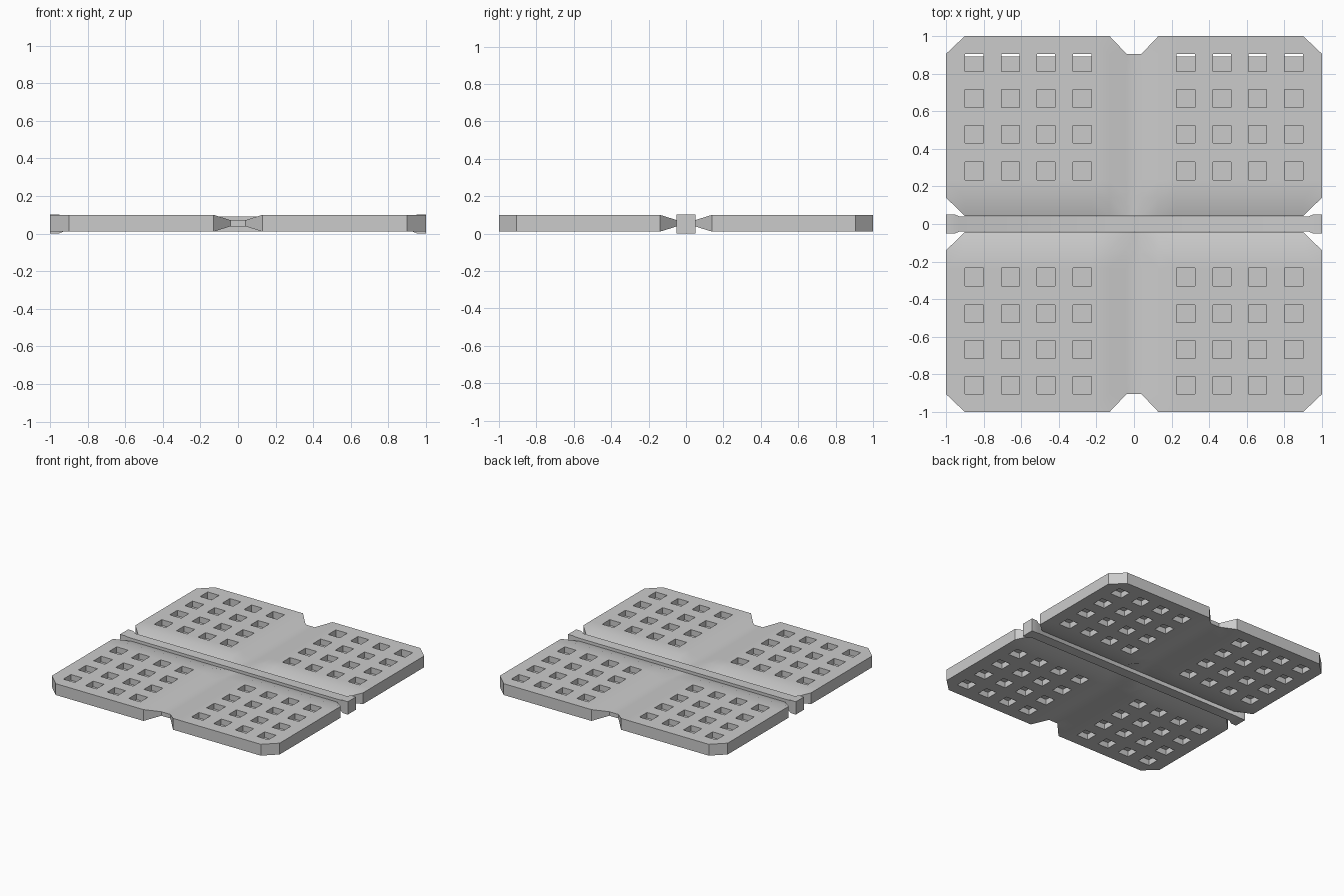
import bpy, bmesh, math

if "Cube" in bpy.data.objects:
    bpy.data.objects.remove(bpy.data.objects["Cube"])

ZC = 0.055
XS = [0, .04, .13, .225, .325, .42, .515, .61, .705, .80, .90, 1.0]
YS = [.043, .14, .235, .33, .43, .525, .62, .715, .81, .905, 1.0]
HOLE_X = (3, 5, 7, 9)      # grid columns holding pockets
HOLE_Y = (2, 4, 6, 8)      # grid rows holding pockets


def finish(name, bm, angle=40):
    bmesh.ops.remove_doubles(bm, verts=bm.verts, dist=1e-5)
    bmesh.ops.recalc_face_normals(bm, faces=bm.faces)
    me = bpy.data.meshes.new(name)
    bm.to_mesh(me)
    bm.free()
    ob = bpy.data.objects.new(name, me)
    bpy.context.collection.objects.link(ob)
    bpy.ops.object.select_all(action='DESELECT')
    ob.select_set(True)
    bpy.context.view_layer.objects.active = ob
    bpy.ops.object.shade_smooth_by_angle(angle=math.radians(angle))
    return ob


def ramp(v, a, b, lo, hi):
    return lo + (hi - lo) * min(1, max(0, (v - a) / (b - a)))


def half_thickness(x, y):
    return min(ramp(x, .04, .13, .016, .045), ramp(y, .043, .14, .015, .045))


# Padded panels: one quarter with square openings, mirrored in x and y
bm = bmesh.new()
top, low = {}, {}
for i, x in enumerate(XS):
    for j, y in enumerate(YS):
        t = half_thickness(x, y)
        top[i, j] = bm.verts.new((x, y, ZC + t))
        low[i, j] = bm.verts.new((x, y, ZC - t))
nx, ny = len(XS) - 2, len(YS) - 2
cut = {(nx, ny): (nx + 1, ny + 1), (nx, 0): (nx + 1, 0), (1, ny): (1, ny + 1)}
cells = []
for i in range(nx + 1):
    for j in range(ny + 1):
        if (i in HOLE_X and j in HOLE_Y) or (i == 0 and j == ny):
            continue
        ring = [(i, j), (i + 1, j), (i + 1, j + 1), (i, j + 1)]
        cells.append([k for k in ring if k != cut.get((i, j))])
edges = set()
for ring in cells:
    bm.faces.new([top[k] for k in ring])
    bm.faces.new([low[k] for k in reversed(ring)])
    edges.update(zip(ring, ring[1:] + ring[:1]))
# Rim and pocket walls on every open border except the mirror plane
for a, b in edges:
    if (b, a) not in edges and not (a[0] == 0 and b[0] == 0):
        bm.faces.new([top[b], top[a], low[a], low[b]])
bmesh.ops.delete(bm, geom=[v for v in bm.verts if not v.link_faces], context='VERTS')
panels = finish("padded_panels", bm)
mir = panels.modifiers.new("mirror", 'MIRROR')
mir.use_axis = (True, True, False)

# Pocket floors, leaving a narrow slot along the rear row
bm = bmesh.new()
for sx in (-1, 1):
    for sy in (-1, 1):
        for i in HOLE_X:
            for j in HOLE_Y:
                y1 = .89 if (sy > 0 and j == HOLE_Y[-1]) else YS[j + 1]
                pts = [(XS[i], YS[j]), (XS[i + 1], YS[j]), (XS[i + 1], y1), (XS[i], y1)]
                if sx * sy < 0:
                    pts.reverse()
                bm.faces.new([bm.verts.new((sx * x, sy * y, ZC)) for x, y in pts])
finish("pocket_floors", bm)

# Hinge bar: square section swept along x, flared at both ends
bm = bmesh.new()
rings = []
for x, r in ((-1, .051), (-.955, .051), (-.93, .041), (.93, .041), (.955, .051), (1, .051)):
    rings.append([bm.verts.new((x, r * a, .052 + r * b))
                  for a, b in ((-1, -1), (1, -1), (1, 1), (-1, 1))])
for p, q in zip(rings, rings[1:]):
    for k in range(4):
        bm.faces.new([p[k], p[(k + 1) % 4], q[(k + 1) % 4], q[k]])
bm.faces.new(rings[0])
bm.faces.new(rings[-1])
bar = finish("hinge_bar", bm, 30)
bar.location.z = -0.001
